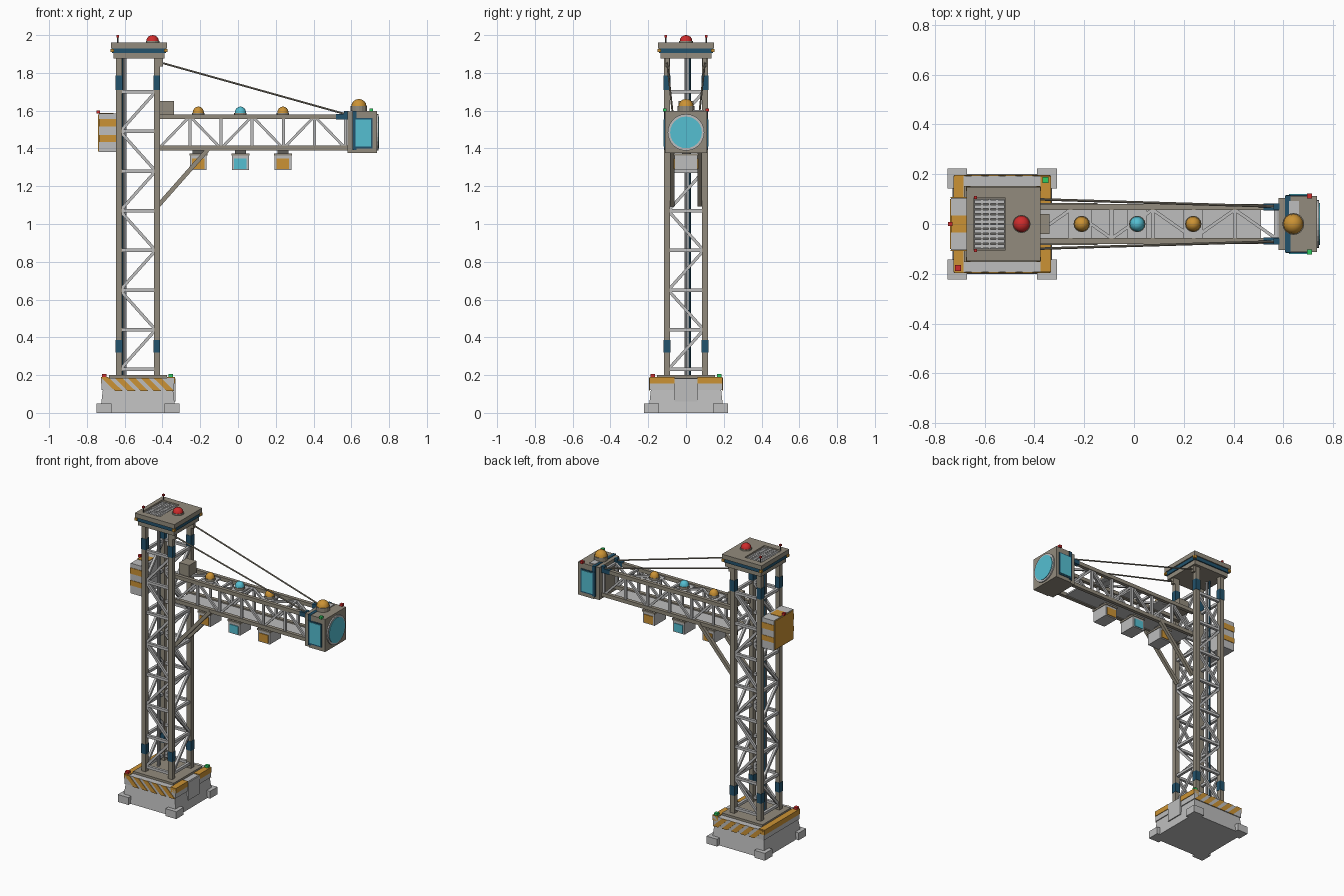
import bpy, bmesh, math
from mathutils import Vector, Matrix

if "Cube" in bpy.data.objects:
    bpy.data.objects.remove(bpy.data.objects["Cube"], do_unlink=True)

COLOURS = {
    "warm_grey": (0.29, 0.26, 0.205), "light_grey": (0.51, 0.51, 0.51),
    "amber": (0.60, 0.29, 0.035), "cyan": (0.09, 0.52, 0.64),
    "deep_blue": (0.016, 0.085, 0.15), "red": (0.62, 0.025, 0.025),
    "green": (0.03, 0.60, 0.12), "dark_metal": (0.12, 0.115, 0.105),
}
MATS = {}
for key, rgb in COLOURS.items():
    m = bpy.data.materials.new(key)
    m.use_nodes = True
    m.diffuse_color = (*rgb, 1)
    m.node_tree.nodes["Principled BSDF"].inputs["Base Color"].default_value = (*rgb, 1)
    MATS[key] = m


class Part:
    """One named object gathered from simple solids."""

    def __init__(self, name):
        self.name, self.bm, self.used = name, bmesh.new(), []

    def paint(self, verts, mat, smooth=False):
        if mat not in self.used:
            self.used.append(mat)
        for f in {f for v in verts for f in v.link_faces}:
            f.material_index = self.used.index(mat)
            f.smooth = smooth and abs(f.normal.z) < 0.99

    def box(self, x, y, z, mat, taper=1.0):
        lo, hi = Vector((x[0], y[0], z[0])), Vector((x[1], y[1], z[1]))
        mx = Matrix.Translation((lo + hi) / 2) @ Matrix.Diagonal((*(hi - lo), 1))
        vs = bmesh.ops.create_cube(self.bm, size=1, matrix=mx)["verts"]
        mid = (lo + hi) / 2
        for v in vs:
            if v.co.z > mid.z:
                v.co.x = mid.x + (v.co.x - mid.x) * taper
                v.co.y = mid.y + (v.co.y - mid.y) * taper
        self.paint(vs, mat)

    def block(self, c, half, z, mat, taper=1.0):
        self.box((c[0] - half, c[0] + half), (c[1] - half, c[1] + half), z, mat, taper)

    def beam(self, p, q, w, mat):
        p, q = Vector(p), Vector(q)
        d = q - p
        mx = (Matrix.Translation((p + q) / 2) @ d.to_track_quat("Z", "Y").to_matrix().to_4x4()
              @ Matrix.Diagonal((w, w, d.length, 1)))
        self.paint(bmesh.ops.create_cube(self.bm, size=1, matrix=mx)["verts"], mat)

    def rod(self, p, q, r, mat, sides=8, r2=None):
        p, q = Vector(p), Vector(q)
        d = q - p
        mx = Matrix.Translation((p + q) / 2) @ d.to_track_quat("Z", "Y").to_matrix().to_4x4()
        vs = bmesh.ops.create_cone(self.bm, cap_ends=True, segments=sides, radius1=r,
                                   radius2=r if r2 is None else r2, depth=d.length, matrix=mx)["verts"]
        self.paint(vs, mat)

    def dome(self, c, r, h, mat):
        vs = bmesh.ops.create_uvsphere(self.bm, u_segments=16, v_segments=8, radius=1)["verts"]
        low = [v for v in vs if v.co.z < -0.01]
        vs = [v for v in vs if v.co.z >= -0.01]
        bmesh.ops.delete(self.bm, geom=low, context="VERTS")
        bmesh.ops.transform(self.bm, verts=vs,
                            matrix=Matrix.Translation(c) @ Matrix.Diagonal((r, r, h, 1)))
        self.paint(vs, mat, True)

    def beacon(self, c, r, ring, h, mat):
        x, y, z = c
        self.rod(c, (x, y, z + ring), r * 1.1, "warm_grey", 16)
        self.dome((x, y, z + ring), r, h, mat)

    def done(self):
        me = bpy.data.meshes.new(self.name)
        self.bm.to_mesh(me)
        self.bm.free()
        for k in self.used:
            me.materials.append(MATS[k])
        bpy.context.collection.objects.link(bpy.data.objects.new(self.name, me))


CX = -0.53
SIDES = (-1, 1)
CORNERS = [(a, b) for a in SIDES for b in SIDES]

# Base with corner feet
p = Part("base")
p.block((CX, 0), 0.2, (0, 0.12), "light_grey", 0.93)
p.block((CX, 0), 0.192, (0.12, 0.185), "light_grey")
p.block((CX, 0), 0.153, (0.185, 0.2), "warm_grey")
for a, b in CORNERS:
    p.block((CX + a * 0.18, b * 0.182), 0.04, (0, 0.05), "light_grey")
p.box((CX + 0.18, CX + 0.2), (-0.06, 0.06), (0.06, 0.183), "light_grey")
p.done()

# Hazard markings on the base
p = Part("base_stripes")
for s in SIDES:
    y = s * 0.192
    for i in range(5):
        x = CX - 0.192 + i * 0.0685
        ring = [(x, 0.185), (x + 0.04, 0.185), (x + 0.11, 0.117), (x + 0.07, 0.117)]
        rows = [[p.bm.verts.new((u, y + s * t, w)) for u, w in ring] for t in (0, 0.004)]
        p.bm.faces.new(rows[0])
        p.bm.faces.new(rows[1][::-1])
        for k in range(4):
            n = (k + 1) % 4
            p.bm.faces.new((rows[0][k], rows[1][k], rows[1][n], rows[0][n]))
        p.paint(rows[0] + rows[1], "amber")
    x = sorted((CX + s * 0.155, CX + s * 0.196))
    for ys in ((-0.192, -0.06), (0.06, 0.192)) if s > 0 else ((-0.192, 0.192),):
        p.box(x, ys, (0.155, 0.19), "amber")
bmesh.ops.recalc_face_normals(p.bm, faces=p.bm.faces)
p.done()

p = Part("base_lamps")
p.block((CX - 0.178, -0.177), 0.012, (0.185, 0.205), "red")
p.block((CX + 0.175, 0.177), 0.012, (0.185, 0.205), "green")
p.done()

# Tower legs with painted bands
p = Part("tower_legs")
for a, b in CORNERS:
    c = (CX + a * 0.1, b * 0.1)
    p.block(c, 0.016, (0.2, 1.88), "warm_grey")
    for z in ((0.32, 0.385), (1.71, 1.785)):
        p.block(c, 0.018, z, "deep_blue")
p.done()

# Tower lattice, zigzag on all four faces
p = Part("tower_lattice")
levels = [0.23 + 0.21 * i for i in range(8)]
for s in SIDES:
    for along_x in (True, False):
        def at(u, z):
            return (CX + u, s * 0.1, z) if along_x else (CX + s * 0.1, u, z)
        for i, z in enumerate(levels):
            p.beam(at(-0.09, z), at(0.09, z), 0.018, "light_grey")
            if i < 7:
                e = 0.085 if i % 2 == 0 else -0.085
                p.beam(at(-e, z + 0.01), at(e, z + 0.2), 0.016, "light_grey")
p.done()

p = Part("tower_conduits")
p.rod((-0.6, 0, 0.2), (-0.6, 0, 1.88), 0.009, "light_grey")
p.rod((-0.606, 0.02, 0.2), (-0.606, 0.02, 1.88), 0.007, "deep_blue")
p.done()

# Tower cap with recessed vent
p = Part("tower_cap")
c = (-0.524, 0)
p.block(c, 0.135, (1.875, 1.905), "warm_grey")
p.block(c, 0.142, (1.905, 1.93), "deep_blue")
p.block(c, 0.149, (1.93, 1.938), "warm_grey")
top = (1.938, 1.96)
p.box((-0.673, -0.645), (-0.149, 0.149), top, "warm_grey")
p.box((-0.516, -0.375), (-0.149, 0.149), top, "warm_grey")
for ys in ((-0.149, -0.105), (0.105, 0.149)):
    p.box((-0.645, -0.516), ys, top, "warm_grey")
for a, b in CORNERS:
    p.block((c[0] + a * 0.142, b * 0.142), 0.009, (1.91, 1.927), "amber")
p.done()

p = Part("cap_vent")
p.box((-0.643, -0.518), (-0.103, 0.103), (1.938, 1.942), "dark_metal")
for i in range(10):
    y = -0.09 + i * 0.02
    p.box((-0.64, -0.52), (y - 0.007, y + 0.007), (1.942, 1.953), "light_grey")
for x in (-0.61, -0.58, -0.55):
    p.box((x - 0.004, x + 0.004), (-0.1, 0.1), (1.942, 1.955), "light_grey")
p.done()

p = Part("cap_beacon")
p.beacon((-0.452, 0, 1.96), 0.033, 0.01, 0.03, "red")
p.done()

p = Part("cap_antennas")
for s in SIDES:
    p.rod((-0.637, s * 0.107, 1.96), (-0.637, s * 0.107, 1.99), 0.004, "dark_metal")
    p.block((-0.637, s * 0.107), 0.006, (1.988, 2.0), "red")
p.done()

# Counterweight box on the rear of the tower
p = Part("counterweight")
p.box((-0.735, -0.643), (-0.105, 0.105), (1.38, 1.585), "light_grey")
p.box((-0.74, -0.735), (-0.1, 0.1), (1.385, 1.58), "amber")
for z in ((1.435, 1.47), (1.515, 1.555)):
    for s in SIDES:
        p.box((-0.737, -0.645), sorted((s * 0.105, s * 0.108)), z, "amber")
p.box((-0.735, -0.66), (-0.035, 0.035), (1.585, 1.588), "amber")
p.box((-0.748, -0.73), (-0.009, 0.009), (1.585, 1.602), "red")
p.done()

# Boom chords, walkway and lattice
p = Part("boom_chords")
for s in SIDES:
    ys = sorted((s * 0.056, s * 0.08))
    p.box((-0.43, 0.585), ys, (1.555, 1.58), "warm_grey")
    p.box((-0.43, 0.585), ys, (1.39, 1.415), "warm_grey")
    p.box((0.52, 0.583), sorted((s * 0.054, s * 0.083)), (1.553, 1.583), "deep_blue")
p.done()

p = Part("boom_walkway")
p.box((-0.41, 0.51), (-0.056, 0.056), (1.396, 1.406), "light_grey")
p.done()

p = Part("boom_lattice")
for i in range(6):
    x0, x1 = -0.42 + i * 0.165, -0.255 + i * 0.165
    za, zb = (1.41, 1.56) if i % 2 == 0 else (1.56, 1.41)
    for s in SIDES:
        y = s * 0.068
        p.beam((x1, y, 1.41), (x1, y, 1.56), 0.015, "light_grey")
        p.beam((x0 + 0.01, y, za), (x1 - 0.01, y, zb), 0.014, "light_grey")
    e = 0.058 if i % 2 == 0 else -0.058
    p.beam((x0, -e, 1.567), (x1, e, 1.567), 0.013, "light_grey")
    p.beam((x1, -0.06, 1.567), (x1, 0.06, 1.567), 0.015, "light_grey")
p.done()

p = Part("boom_root_box")
p.box((-0.415, -0.34), (-0.04, 0.04), (1.57, 1.65), "warm_grey")
p.done()

p = Part("boom_braces")
for s in SIDES:
    p.beam((-0.42, s * 0.072, 1.1), (-0.155, s * 0.072, 1.4), 0.023, "warm_grey")
p.done()

p = Part("stay_cables")
for s in SIDES:
    p.rod((-0.41, s * 0.1, 1.855), (0.575, s * 0.07, 1.58), 0.005, "warm_grey")
    p.block((-0.41, s * 0.1), 0.012, (1.835, 1.875), "warm_grey")
    p.block((0.572, s * 0.07), 0.012, (1.575, 1.597), "deep_blue")
p.done()

# Boom beacons above and lanterns below
for x, mat, label in ((-0.21, "amber", "inner"), (0.013, "cyan", "middle"), (0.238, "amber", "outer")):
    p = Part(label + "_beacon")
    p.box((x - 0.04, x + 0.04), (-0.058, 0.058), (1.562, 1.572), "light_grey")
    p.beacon((x, 0, 1.572), 0.03, 0.016, 0.034, mat)
    p.done()
    p = Part(label + "_lantern")
    p.box((x - 0.048, x + 0.048), (-0.065, 0.065), (1.362, 1.374), "warm_grey")
    p.box((x - 0.044, x + 0.044), (-0.06, 0.06), (1.285, 1.362), "light_grey")
    p.box((x - 0.03, x + 0.03), (-0.02, 0.02), (1.374, 1.396), "dark_metal")
    for s in SIDES:
        p.box((x - 0.033, x + 0.033), sorted((s * 0.06, s * 0.065)), (1.292, 1.346), mat)
    p.done()

# Boom head with side windows and round end lens
p = Part("boom_head")
p.box((0.58, 0.615), (-0.105, 0.105), (1.375, 1.595), "warm_grey")
p.box((0.615, 0.735), (-0.112, 0.112), (1.375, 1.597), "warm_grey")
p.box((0.606, 0.628), (-0.114, 0.114), (1.392, 1.599), "deep_blue")
p.box((0.622, 0.662), (0.03, 0.092), (1.597, 1.603), "light_grey")
for s in SIDES:
    p.box((0.61, 0.712), sorted((s * 0.112, s * 0.116)), (1.4, 1.56), "deep_blue")
    p.box((0.622, 0.705), sorted((s * 0.116, s * 0.12)), (1.41, 1.552), "cyan")
    p.block((0.705, s * 0.112), 0.01, (1.595, 1.612), "red" if s > 0 else "green")
p.done()

p = Part("end_lens")
p.rod((0.735, 0, 1.485), (0.743, 0, 1.485), 0.097, "light_grey", 24)
p.rod((0.74, 0, 1.485), (0.747, 0, 1.485), 0.084, "cyan", 24)
p.done()

p = Part("head_beacon")
p.beacon((0.64, 0, 1.597), 0.04, 0.027, 0.038, "amber")
p.done()
